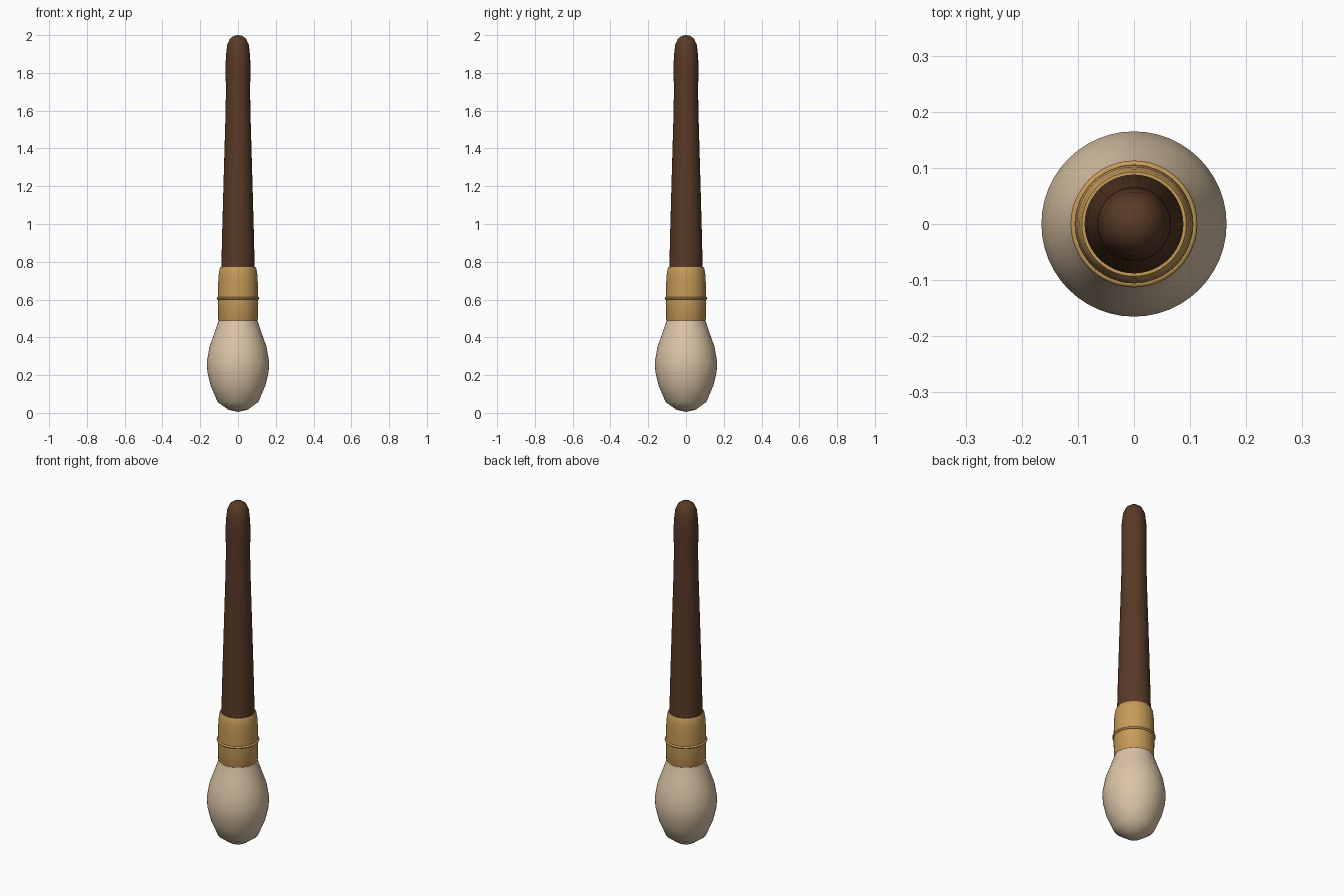
import bpy, bmesh, math

if "Cube" in bpy.data.objects:
    bpy.data.objects.remove(bpy.data.objects["Cube"])

def material(name, col):
    m = bpy.data.materials.new(name)
    m.diffuse_color = (*col, 1)
    m.use_nodes = True
    m.node_tree.nodes["Principled BSDF"].inputs["Base Color"].default_value = m.diffuse_color
    return m

wood = material("dark_wood", (0.098, 0.042, 0.020))
brass = material("brass", (0.56, 0.325, 0.098))
hair = material("bristle_cream", (0.70, 0.55, 0.38))

def lathe(name, profile, mat, n=48, angle=40):
    """Revolve (radius, height) points about z; radius 0 makes a pole."""
    bm = bmesh.new()
    rings = []
    for r, z in profile:
        if r == 0:
            rings.append([bm.verts.new((0, 0, z))])
        else:
            rings.append([bm.verts.new((r * math.cos(2 * math.pi * i / n),
                                        r * math.sin(2 * math.pi * i / n), z)) for i in range(n)])
    for a, b in zip(rings, rings[1:]):
        for i in range(n):
            j = (i + 1) % n
            if len(a) == 1:
                bm.faces.new((a[0], b[j], b[i]))
            elif len(b) == 1:
                bm.faces.new((a[i], a[j], b[0]))
            else:
                bm.faces.new((a[i], a[j], b[j], b[i]))
    bmesh.ops.recalc_face_normals(bm, faces=bm.faces)
    me = bpy.data.meshes.new(name)
    bm.to_mesh(me)
    bm.free()
    me.materials.append(mat)
    ob = bpy.data.objects.new(name, me)
    bpy.context.collection.objects.link(ob)
    bpy.ops.object.select_all(action='DESELECT')
    ob.select_set(True)
    bpy.context.view_layer.objects.active = ob
    bpy.ops.object.shade_smooth_by_angle(angle=math.radians(angle))
    return ob

# Egg-shaped bristle head
lathe("bristles", [(0, 0.005), (0.05, 0.016), (0.108, 0.058), (0.145, 0.145),
                   (0.162, 0.215), (0.165, 0.27), (0.151, 0.35), (0.126, 0.42),
                   (0.102, 0.49), (0.095, 0.52), (0, 0.52)], hair)

# Metal ferrule, shouldered at the top
lathe("ferrule", [(0, 0.488), (0.102, 0.488), (0.105, 0.495), (0.106, 0.60),
                  (0.105, 0.69), (0.102, 0.735), (0.097, 0.765),
                  (0.093, 0.772), (0, 0.772)], brass)

# Thin raised band round the ferrule
band = [(0.106 + 0.007 * math.cos(t), 0.607 + 0.007 * math.sin(t))
        for t in (2 * math.pi * k / 10 for k in range(11))]
lathe("ferrule_band", band, brass, angle=60)

# Tapering handle with a rounded end
lathe("handle", [(0, 0.74), (0.088, 0.74), (0.088, 0.78), (0.084, 0.95),
                 (0.076, 1.24), (0.067, 1.55), (0.064, 1.70), (0.066, 1.83),
                 (0.064, 1.89), (0.057, 1.95), (0.042, 1.982),
                 (0.022, 1.996), (0, 2.0)], wood)
